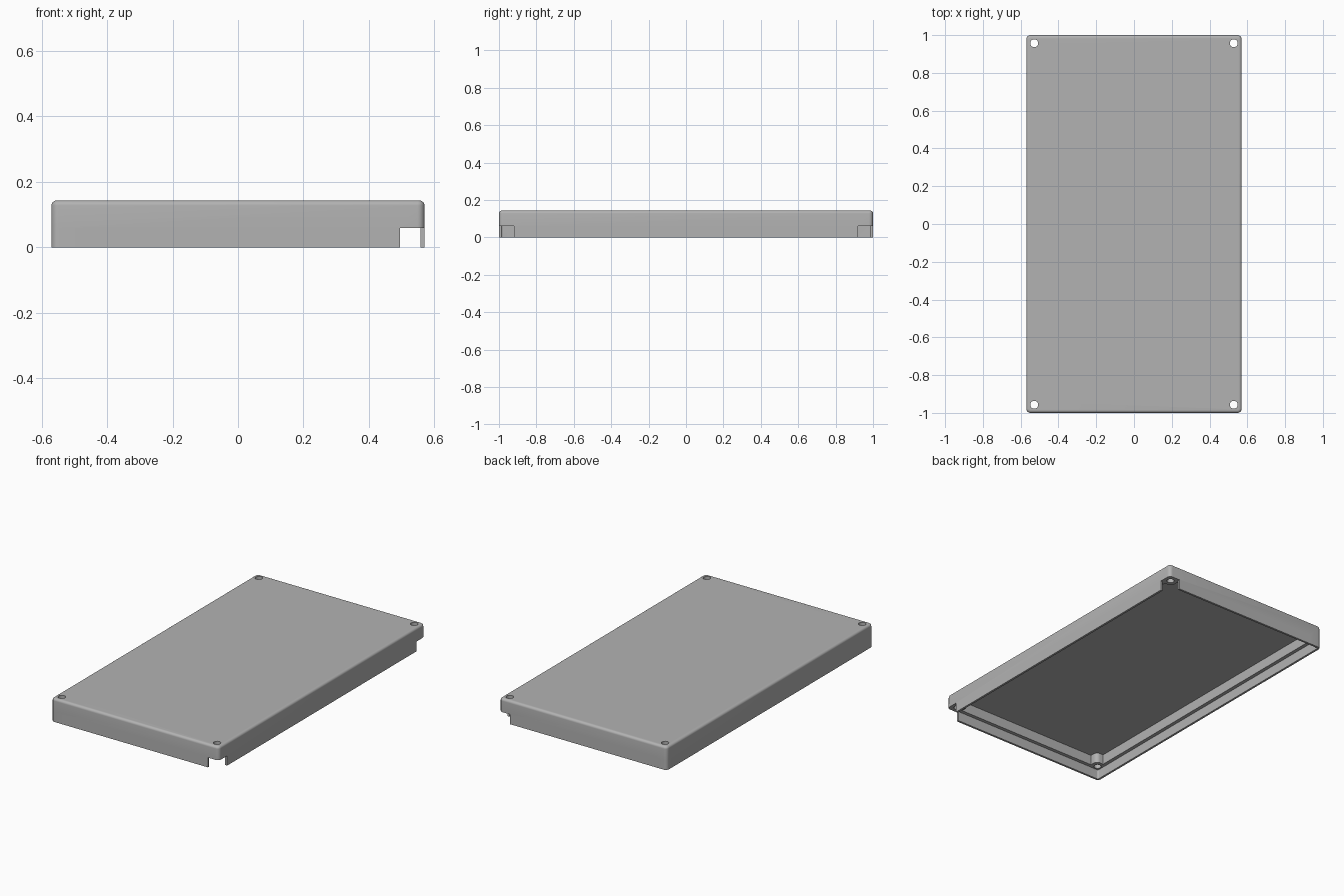
import bpy, bmesh, math
from mathutils import Vector

cube = bpy.data.objects.get("Cube")
if cube:
    bpy.data.objects.remove(cube)

HX, HY, HEIGHT = 0.57, 1.0, 0.143
LEDGE, CEILING = 0.06, 0.122
WALL, FILLET = 0.013, 0.015
HOLE_X, HOLE_Y = 0.528, 0.957

grey = bpy.data.materials.new("Grey Plastic")
grey.use_nodes = True
colour = (0.45, 0.45, 0.45, 1)
grey.diffuse_color = colour
grey.node_tree.nodes["Principled BSDF"].inputs["Base Color"].default_value = colour


def rounded_ring(bm, hx, hy, radius, z, cx=0, cy=0, steps=6):
    """Loop of vertices around a rectangle with rounded corners."""
    ring = []
    for corner, (sx, sy) in enumerate([(1, 1), (-1, 1), (-1, -1), (1, -1)]):
        for i in range(steps + 1):
            a = math.pi / 2 * (corner + i / steps)
            ring.append(bm.verts.new((cx + sx * (hx - radius) + radius * math.cos(a),
                                      cy + sy * (hy - radius) + radius * math.sin(a), z)))
    return ring


def loft(bm, rings):
    """Skin a stack of loops and cap both ends."""
    for a, b in zip(rings, rings[1:]):
        n = len(a)
        for i in range(n):
            j = (i + 1) % n
            bm.faces.new((a[i], a[j], b[j], b[i]))
    bm.faces.new(rings[0][::-1])
    bm.faces.new(rings[-1])
    bmesh.ops.recalc_face_normals(bm, faces=bm.faces)


def finish(name, bm, helper=False):
    mesh = bpy.data.meshes.new(name)
    bm.to_mesh(mesh)
    bm.free()
    obj = bpy.data.objects.new(name, mesh)
    mesh.materials.append(grey)
    bpy.context.collection.objects.link(obj)
    obj.hide_render = helper
    return obj


def boolean(target, tool, operation):
    mod = target.modifiers.new(tool.name, "BOOLEAN")
    mod.operation, mod.solver, mod.object = operation, "EXACT", tool
    bpy.context.view_layer.objects.active = target
    bpy.ops.object.modifier_apply(modifier=mod.name)
    bpy.data.objects.remove(tool)


# Cover shell: stepped inside wall, vertical outside wall, filleted top edge
bm = bmesh.new()
profile = [(0.035, CEILING), (0.035, LEDGE), (WALL, LEDGE), (WALL, 0), (0, 0)]
for i in range(7):
    a = math.pi / 2 * i / 6
    profile.append((FILLET * (1 - math.cos(a)), HEIGHT - FILLET * (1 - math.sin(a))))
loft(bm, [rounded_ring(bm, HX - d, HY - d, max(0.022 - d, 0.005), z) for d, z in profile])
cover = finish("cover", bm)

corners = [(sx, sy) for sx in (-1, 1) for sy in (-1, 1)]

for sx, sy in corners:
    # Screw boss hanging under each corner
    bm = bmesh.new()
    loft(bm, [rounded_ring(bm, 0.037, 0.037, 0.025, z, sx * (HOLE_X - 0.005), sy * (HOLE_Y - 0.005))
              for z in (LEDGE, CEILING + 0.01)])
    boolean(cover, finish("boss", bm, True), "UNION")

for sx, sy in corners:
    # Corner notch in the skirt
    bm = bmesh.new()
    bmesh.ops.create_cube(bm, size=1)
    for v in bm.verts:
        v.co = Vector((sx * (0.56 + v.co.x * 0.13), sy * (0.985 + v.co.y * 0.13), v.co.z * 2 * LEDGE))
    bmesh.ops.recalc_face_normals(bm, faces=bm.faces)
    boolean(cover, finish("notch_cutter", bm, True), "DIFFERENCE")

    # Screw hole through the boss
    bm = bmesh.new()
    bmesh.ops.create_cone(bm, cap_ends=True, segments=32, radius1=0.021, radius2=0.021, depth=0.5)
    bmesh.ops.translate(bm, verts=bm.verts, vec=(sx * HOLE_X, sy * HOLE_Y, 0.1))
    boolean(cover, finish("hole_cutter", bm, True), "DIFFERENCE")

bpy.ops.object.select_all(action="DESELECT")
cover.select_set(True)
bpy.context.view_layer.objects.active = cover
bpy.ops.object.shade_smooth_by_angle(angle=math.radians(30))
